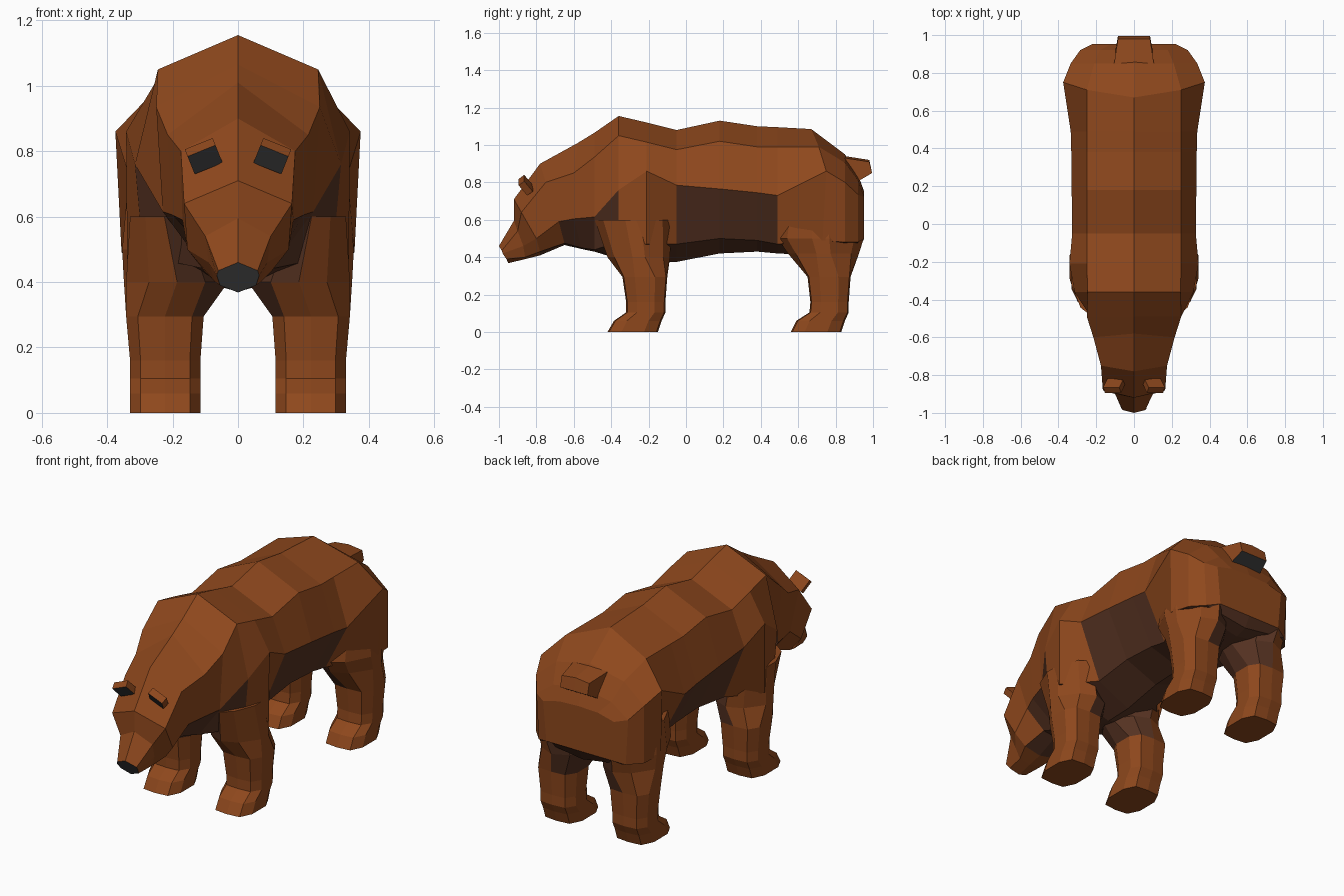
import bpy, bmesh, math
from mathutils import Matrix

default_cube = bpy.data.objects.get("Cube")
if default_cube:
    bpy.data.objects.remove(default_cube, do_unlink=True)


def make_material(name, colour):
    material = bpy.data.materials.new(name)
    material.use_nodes = True
    rgba = (*colour, 1)
    material.diffuse_color = rgba
    shader = material.node_tree.nodes["Principled BSDF"]
    shader.inputs["Base Color"].default_value = rgba
    shader.inputs["Roughness"].default_value = .9
    return material


FUR, DARK_FUR, BLACK = range(3)
MATERIALS = [
    make_material("brown fur", (.27, .064, .012)),
    make_material("dark brown underside", (.095, .033, .016)),
    make_material("charcoal", (.046, .047, .048)),
]


def finish(name, bm, colour_rule=None):
    """Turn a bmesh into a flat shaded object and colour its faces by a rule."""
    bmesh.ops.recalc_face_normals(bm, faces=bm.faces)
    bm.normal_update()
    if colour_rule:
        for face in bm.faces:
            face.material_index = colour_rule(face)
    mesh = bpy.data.meshes.new(name)
    bm.to_mesh(mesh)
    bm.free()
    for material in MATERIALS:
        mesh.materials.append(material)
    obj = bpy.data.objects.new(name, mesh)
    bpy.context.collection.objects.link(obj)
    return obj


def loft(rings, strip_colour=None, start_colour=FUR):
    """Bridge closed rings of equal length and cap both ends."""
    bm = bmesh.new()
    loops = [[bm.verts.new(point) for point in ring] for ring in rings]
    count = len(loops[0])
    for r, (a, b) in enumerate(zip(loops, loops[1:])):
        for i in range(count):
            j = (i + 1) % count
            face = bm.faces.new((a[i], a[j], b[j], b[i]))
            if strip_colour:
                face.material_index = strip_colour(r, i)
    bm.faces.new(loops[0]).material_index = start_colour
    bm.faces.new(loops[-1])
    return bm


def mirrored_ring(half):
    """Complete a half section that runs from the spine to the belly."""
    return half + [(-x, y, z) for x, y, z in half[-2:0:-1]]


def upright_section(y, top, sx, sz, fx, fz, lx, lz, belly):
    """Half section in one plane: spine, shoulder, flank, lower flank, belly."""
    return [(0, y, top), (sx, y, sz), (fx, y, fz), (lx, y, lz), (0, y, belly)]


# Head sections, from nose to neck: spine, brow, cheek, jaw, throat
head = [
    [(0, -1, .46), (.06, -.985, .435), (.065, -.98, .42), (.055, -.96, .39), (0, -.95, .368)],
    [(0, -.92, .595), (.1, -.9, .54), (.09, -.87, .46), (.07, -.86, .4), (0, -.86, .39)],
    [(0, -.92, .71), (.165, -.88, .64), (.155, -.8, .5), (.1, -.78, .43), (0, -.78, .41)],
    [(0, -.78, .9), (.175, -.75, .8), (.17, -.68, .59), (.08, -.65, .475), (0, -.65, .465)],
    [(0, -.58, 1.01), (.215, -.6, .85), (.2, -.6, .605), (.06, -.56, .45), (0, -.54, .44)],
]

# Trunk and rump sections: y, spine z, shoulder x z, flank x z, lower flank x z, belly z
trunk = [
    (-.49, 1.065, .25, .935, .23, .615, .1, .44, .43),
    (-.36, 1.155, .245, 1.05, .315, .76, .29, .48, .39),
    (-.21, 1.12, .25, 1.015, .342, .86, .339, .47, .37),
    (-.05, 1.08, .25, .975, .327, .785, .2, .47, .375),
    (.18, 1.13, .25, 1.02, .33, .765, .2, .5, .42),
    (.38, 1.1, .25, .99, .332, .745, .2, .49, .43),
    (.49, 1.095, .25, .99, .335, .73, .2, .47, .42),
]
hip = [(0, .67, 1.085), (.25, .71, .99), (.375, .75, .86), (.356, .73, .49), (0, .7, .41)]
rump = [
    (.85, .95, .21, .905, .335, .8, .335, .48, .42),
    (.92, .84, .18, .81, .285, .735, .27, .48, .44),
    (.953, .75, .12, .745, .22, .72, .2, .5, .5),
]
sections = head + [upright_section(*row) for row in trunk]
sections += [hip] + [upright_section(*row) for row in rump]


def body_colour(ring, strip):
    """Darken the underside, the neck sides and the flanks between the legs."""
    under = strip in (3, 4) and ring >= 2
    hollow = strip in (2, 5) and ring in (3, 4, 5, 8, 9, 10)
    return DARK_FUR if under or hollow else FUR


finish("body", loft([mirrored_ring(s) for s in sections], body_colour, BLACK))


def leg_outline(quarter):
    """Close an outline given from front centre to outer back corner."""
    return quarter + [(-x, -y) for x, y in quarter]


# Boxy shank and rounded thigh outlines, in half widths
shank = leg_outline([(0, -1), (.7, -.94), (1, -.45), (1, .45), (.7, .94)])
thigh = leg_outline([(0, -1), (.55, -.78), (1, -.2), (1, .2), (.55, .78)])

# Leg sections from sole to hidden top: z, front y, back y, inner x, outer x
front_leg = [
    (0, -.42, -.15, .115, .33),
    (.06, -.385, -.13, .115, .33),
    (.105, -.32, -.11, .115, .33),
    (.16, -.32, -.11, .115, .33),
    (.295, -.34, -.1, .105, .342),
    (.4, -.42, -.085, .03, .342),
    (.6, -.488, -.08, .12, .33),
]
rear_leg = [
    (0, .56, .83, .115, .33),
    (.06, .59, .85, .115, .33),
    (.105, .66, .87, .115, .33),
    (.16, .665, .87, .115, .33),
    (.295, .65, .88, .105, .342),
    (.42, .545, .925, .03, .35),
    (.5, .49, .95, .05, .354),
    (.66, .52, .92, .1, .34),
]


def build_leg(name, profile, side):
    rings = []
    for z, front, back, inner, outer in profile:
        cx, cy = (inner + outer) / 2, (front + back) / 2
        w, d = (outer - inner) / 2, (back - front) / 2
        outline = shank if z < .35 else thigh
        rings.append([(side * (cx + u * w), cy + v * d, z) for u, v in outline])

    def colour(face):
        inward = face.normal.x * side < -.25 or face.normal.z < -.6
        return DARK_FUR if inward and face.calc_center_median().z > .3 else FUR

    finish(name, loft(rings), colour)


# Raised eye blocks with a dark front
def build_eye(name, side):
    bm = bmesh.new()
    bmesh.ops.create_cube(bm, size=1, matrix=Matrix.Diagonal((.092, .038, .074, 1)))
    eye = finish(name, bm, lambda face: BLACK if face.normal.y < -.9 else FUR)
    eye.location = (side * .105, -.857, .785)
    eye.rotation_euler = (math.radians(38), side * math.radians(22), 0)


for side, label in ((1, "left"), (-1, "right")):
    build_leg(label + "_front_leg", front_leg, side)
    build_leg(label + "_rear_leg", rear_leg, side)
    build_eye(label + "_eye", side)

# Stubby tail with a dark underside: y, z, half width
tail_profile = [(.82, .935, .11), (.98, .91, .085), (.995, .85, .085), (.91, .8, .1), (.82, .82, .11)]
tail_rings = [[(s * w, y, z + (.01 if s == 0 and z > .9 else 0)) for y, z, w in tail_profile]
              for s in (-1, 0, 1)]
finish("tail", loft(tail_rings), lambda face: BLACK if face.normal.z < -.5 else FUR)
